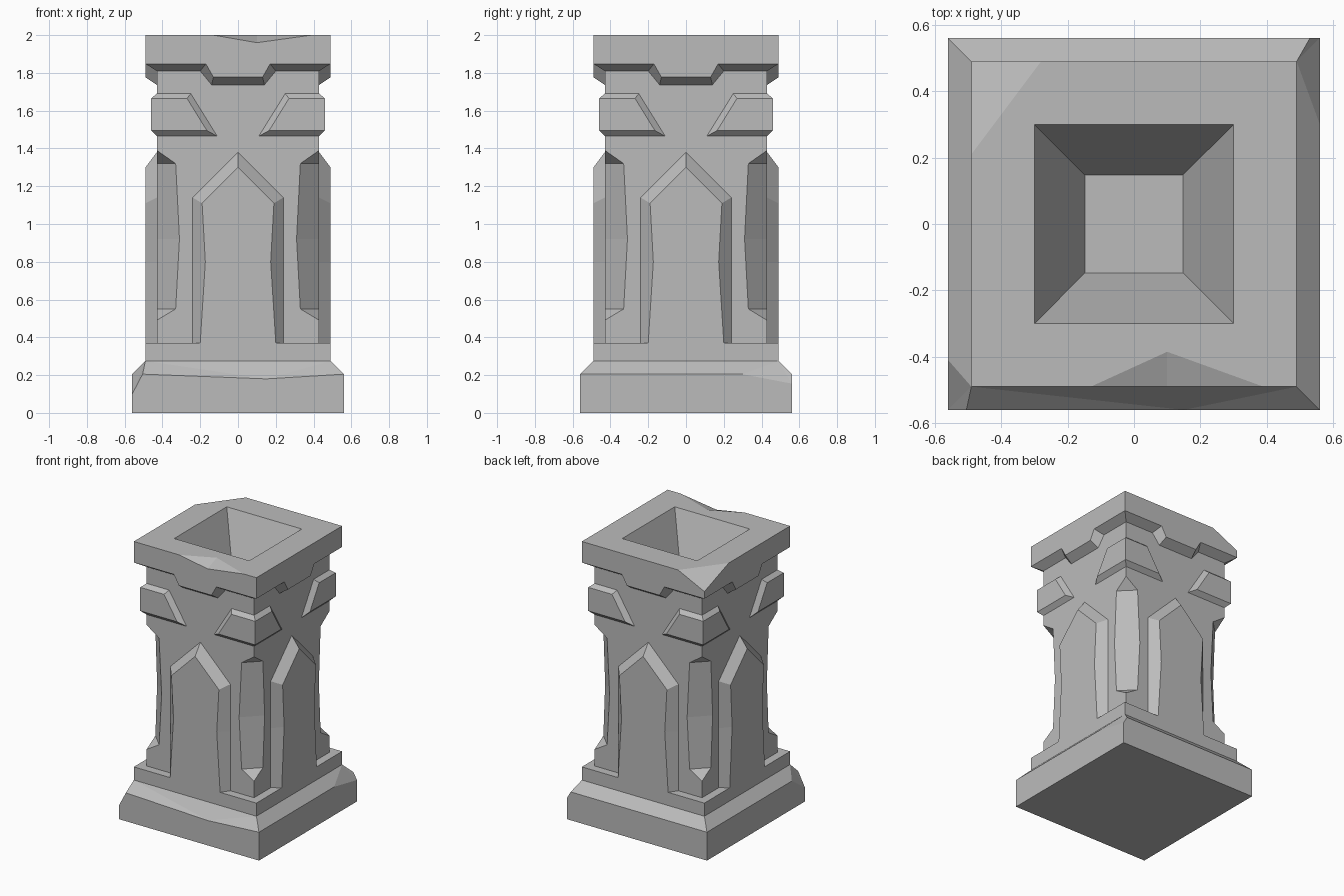
import bpy, bmesh, math
from mathutils import Matrix, Vector

cube = bpy.data.objects.get("Cube")
if cube:
    bpy.data.objects.remove(cube, do_unlink=True)

stone = bpy.data.materials.new("grey_stone")
stone.use_nodes = True
GREY = (0.5, 0.5, 0.5, 1)
stone.diffuse_color = GREY
stone.node_tree.nodes["Principled BSDF"].inputs["Base Color"].default_value = GREY


def finish(name, bm, turn=0):
    bmesh.ops.rotate(bm, verts=bm.verts, matrix=Matrix.Rotation(turn * math.pi / 2, 3, 'Z'))
    bmesh.ops.recalc_face_normals(bm, faces=bm.faces)
    mesh = bpy.data.meshes.new(name)
    bm.to_mesh(mesh)
    bm.free()
    obj = bpy.data.objects.new(name, mesh)
    obj.data.materials.append(stone)
    bpy.context.collection.objects.link(obj)
    return obj


def loft(name, rings, turn=0):
    """Skin a list of equal-sized point rings and cap both ends."""
    bm = bmesh.new()
    rows = [[bm.verts.new(p) for p in ring] for ring in rings]
    n = len(rows[0])
    for a, b in zip(rows, rows[1:]):
        for i in range(n):
            j = (i + 1) % n
            bm.faces.new((a[i], a[j], b[j], b[i]))
    bm.faces.new(rows[0])
    bm.faces.new(rows[-1])
    return finish(name, bm, turn)


def hull(name, points, turn=0):
    bm = bmesh.new()
    for p in points:
        bm.verts.new(p)
    out = bmesh.ops.convex_hull(bm, input=bm.verts)
    spare = [g for g in out["geom_interior"] if isinstance(g, bmesh.types.BMVert)]
    bmesh.ops.delete(bm, geom=spare, context='VERTS')
    return finish(name, bm, turn)


def carve(target, cutter):
    cutter.hide_render = True
    mod = target.modifiers.new("carve", 'BOOLEAN')
    mod.operation, mod.solver, mod.object = 'DIFFERENCE', 'EXACT', cutter
    bpy.context.view_layer.objects.active = target
    bpy.ops.object.modifier_apply(modifier=mod.name)
    bpy.data.objects.remove(cutter, do_unlink=True)


def square(h, z):
    return [(-h, -h, z), (h, -h, z), (h, h, z), (-h, h, z)]


def outline(half, y):
    """Mirror a right-hand outline (x, z) into a closed ring at depth y."""
    left = [(-x, z) for x, z in reversed(half) if x > 0]
    return [(x, y, z) for x, z in half + left]


BASE, RIM, WALL = 0.56, 0.49, 0.43

# Stepped base with worn corners and front edge
base = loft("base", [square(BASE, 0), square(BASE, 0.205), square(RIM, 0.275), square(RIM, 0.37)])
carve(base, hull("front_wear", [(-0.5, -BASE, 0.205), (BASE, -BASE, 0.205), (0.15, -BASE, 0.18),
                                (-RIM, -RIM, 0.275), (RIM, -RIM, 0.275), (0, -0.75, 0.35)]))
carve(base, hull("front_chip", [(-BASE, -BASE, 0.1), (-0.505, -BASE, 0.205), (-BASE, -0.41, 0.205),
                                (-RIM, -RIM, 0.275), (-0.8, -0.8, 0.4)]))
carve(base, hull("back_chip", [(BASE, 0.3, 0.205), (BASE, BASE, 0.155), (0.53, BASE, 0.205),
                               (RIM, RIM, 0.275), (0.8, 0.8, 0.4)]))

# Shaft with a tapered flute on each corner
shaft = loft("shaft", [square(WALL, 0.37), square(WALL, 1.81)])
for turn in range(4):
    flute = [(WALL, WALL, 0.49), (WALL, WALL, 1.39), (0.6, 0.6, 0.92)]
    for inner, z in ((0.33, 0.55), (0.31, 0.92), (0.33, 1.32)):
        flute += [(WALL, inner, z), (inner, WALL, z)]
    carve(shaft, hull("flute", flute, turn))

# Cap slab with a chipped front edge and back corner
cap = loft("cap", [square(WALL, 1.81), square(RIM, 1.848), square(RIM, 2)])
carve(cap, hull("edge_chip", [(-0.13, -RIM, 2), (0.39, -RIM, 2), (0.1, -0.385, 2),
                              (0.1, -RIM, 1.96), (0.1, -0.7, 2.2)]))
carve(cap, hull("corner_chip", [(-RIM, 0.21, 2), (-0.28, RIM, 2), (-RIM, RIM, 1.9), (-0.8, 0.8, 2.2)]))

# Tapered square hollow in the top
for part in (shaft, cap):
    carve(part, loft("hollow", [square(0.147, 1.63), square(0.3, 2), square(0.3, 2.1)]))

SIDES = ("front", "right", "back", "left")
for turn, side in enumerate(SIDES):
    # Pointed arch panel with a slightly waisted bevel
    loft(side + "_arch_panel", [
        outline([(0.24, 0.37), (0.24, 0.8), (0.24, 1.14), (0, 1.38)], -WALL),
        outline([(0.2, 0.37), (0.173, 0.8), (0.19, 1.11), (0, 1.3)], -RIM)], turn)
    # Drop tab under the cap
    loft(side + "_cap_tab", [
        outline([(0.14, 1.737), (0.2, 1.81)], -WALL),
        outline([(0.13, 1.777), (0.17, 1.848)], -RIM)], turn)
    # Bracket wrapped round the corner
    end = [(0.11, -WALL, 1.465), (0.165, -0.46, 1.495), (0.27, -0.46, 1.665), (0.25, -WALL, 1.69)]
    corner = [(-y, y, z) for x, y, z in end]
    other = [(-y, -x, z) for x, y, z in end]
    loft(side + "_corner_bracket", [end, corner, other], turn)
